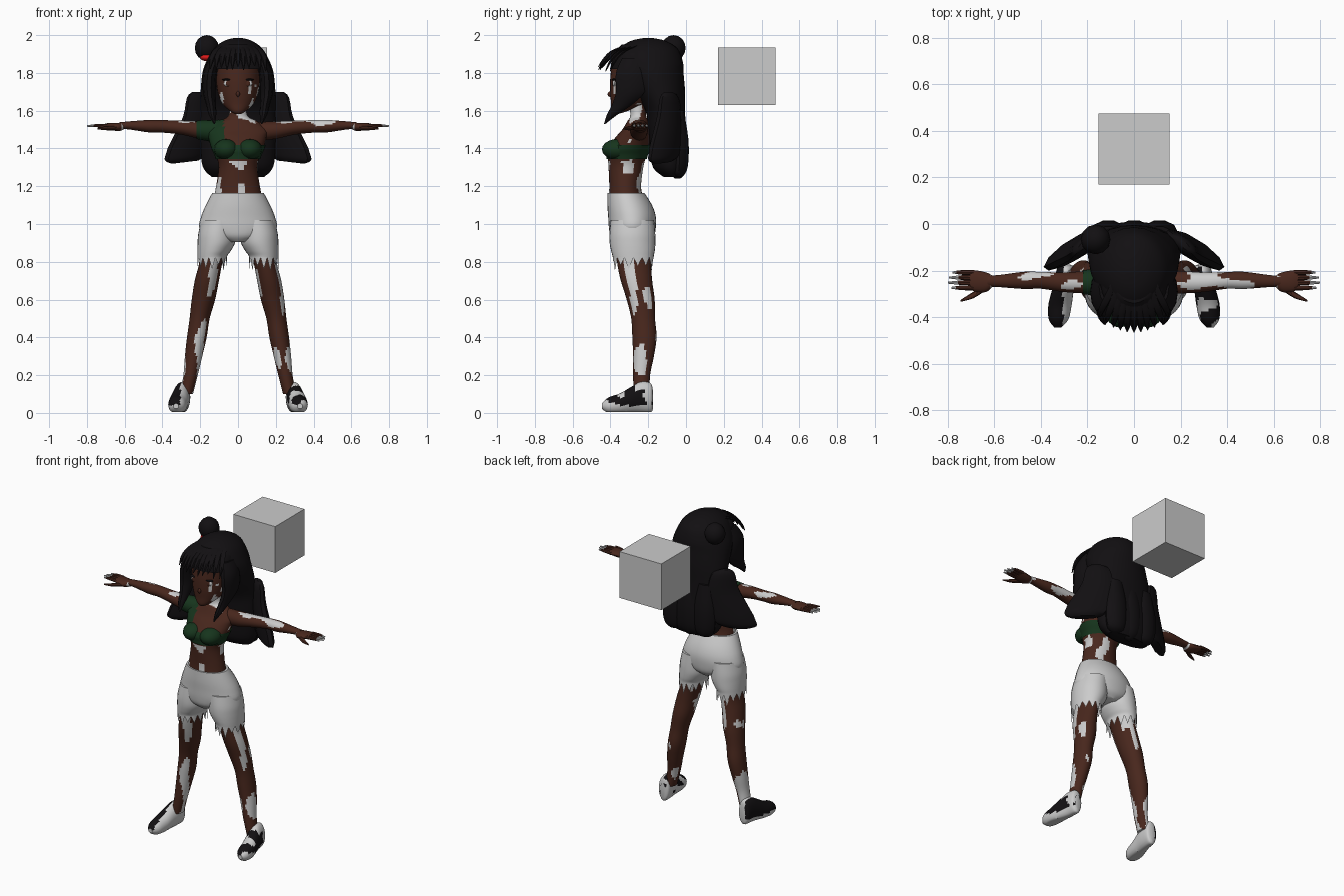
import bpy, bmesh, math, random
from mathutils import Vector, noise

random.seed(4)


def material(name, r, g, b):
    m = bpy.data.materials.new(name)
    m.diffuse_color = (r, g, b, 1)
    return m


SKIN = material("dark_skin", .065, .02, .012)
PALE = material("pale", .8, .8, .8)
BLACK = material("black", .006, .005, .006)
GREEN = material("green", .008, .035, .012)
RED = material("red", .7, .01, .01)


def smooth_rows(rows, steps):
    """Catmull-Rom interpolation of section rows."""
    out = []
    for i in range(len(rows) - 1):
        p = [rows[max(0, min(len(rows) - 1, i + k))] for k in (-1, 0, 1, 2)]
        for j in range(steps):
            t = j / steps
            out.append([.5 * (2 * b + (c - a) * t + (2 * a - 5 * b + 4 * c - d) * t * t
                              + (3 * b - a - 3 * c + d) * t ** 3) for a, b, c, d in zip(*p)])
    return out + [list(rows[-1])]


def finish(name, bm, mats):
    bmesh.ops.recalc_face_normals(bm, faces=bm.faces)
    mesh = bpy.data.meshes.new(name)
    bm.to_mesh(mesh)
    bm.free()
    ob = bpy.data.objects.new(name, mesh)
    bpy.context.collection.objects.link(ob)
    for m in mats:
        mesh.materials.append(m)
    bpy.ops.object.select_all(action='DESELECT')
    ob.select_set(True)
    bpy.context.view_layer.objects.active = ob
    bpy.ops.object.shade_smooth_by_angle(angle=math.radians(40))
    return ob


def tube(name, rows, mats=(), axis='z', n=16, steps=4, side=1, warp=None,
         pick=None, keep=None, jag=0, pad=0):
    """Loft ellipses; a row is (position on axis, centre a, centre b, radius a, radius b)."""
    bm = bmesh.new()
    rings = []
    rows = smooth_rows(rows, steps)
    for k, (t, a, b, ra, rb) in enumerate(rows):
        ring = []
        for i in range(n):
            w = math.tau * i / n
            u = a + (max(ra, .001) + pad) * math.cos(w)
            v = b + (max(rb, .001) + pad) * math.sin(w)
            co = {'z': (u, v, t), 'x': (t, u, v), 'y': (u, t, v)}[axis]
            co = Vector(co)
            if jag and k == len(rows) - 1:
                co.z -= jag * random.uniform(.5, 1) * (i % 2)
            if warp:
                co = Vector(warp(co))
            co.x *= side
            ring.append(bm.verts.new(co))
        rings.append(ring)
    for r, q in zip(rings, rings[1:]):
        for i in range(n):
            j = (i + 1) % n
            bm.faces.new((r[i], r[j], q[j], q[i]))
    if not keep:
        bm.faces.new(rings[0])
        if not jag:
            bm.faces.new(rings[-1])
    for f in list(bm.faces):
        c = f.calc_center_median()
        if keep and not keep(c):
            bm.faces.remove(f)
        elif pick:
            f.material_index = int(pick(c))
    return finish(name, bm, mats)


def pair(name, rows, mats=(), **kw):
    for s, label in ((1, "left"), (-1, "right")):
        tube(label + "_" + name, rows, mats, side=s, **kw)


def ball(name, loc, radii, mat, u=16, v=10):
    bm = bmesh.new()
    bmesh.ops.create_uvsphere(bm, u_segments=u, v_segments=v, radius=1)
    for p in bm.verts:
        p.co = Vector(loc) + Vector([a * b for a, b in zip(p.co, radii)])
    return finish(name, bm, [mat])


def patches(sx, sy, sz, level=.25):
    """Pale skin patches stretched along a limb."""
    return lambda c: noise.noise(Vector((c.x * sx + 3.3, c.y * sy + 1.7, c.z * sz + 5.1))) > level


# Torso and neck
torso = [(1.14, 0, -.318, .128, .092), (1.2, 0, -.322, .116, .084), (1.3, 0, -.318, .102, .092),
         (1.36, 0, -.312, .116, .102), (1.4, 0, -.305, .134, .108), (1.46, 0, -.282, .15, .09),
         (1.5, 0, -.265, .155, .072), (1.545, 0, -.255, .1, .055), (1.575, 0, -.253, .05, .042),
         (1.66, 0, -.26, .042, .042)]
spots = patches(12, 12, 6, .22)
tube("torso", torso, (SKIN, PALE), n=40, steps=6, pick=lambda c: spots(c) and (c.y > -.3 or c.z < 1.33))

# One-shoulder top
tube("top_band", torso, (GREEN,), n=40, steps=6, pad=.007,
     keep=lambda c: 1.345 < c.z < 1.42 or (1.4 < c.z < 1.555 and c.x < -.075))
for s, label in ((1, "left"), (-1, "right")):
    ball(label + "_bust", (s * .062, -.362, 1.395), (.066, .083, .055), GREEN)
tube("shoulder_sleeve", [(.1, -.25, 1.49, .06, .062), (.16, -.25, 1.495, .057, .056), (.22, -.25, 1.499, .052, .049)],
     (GREEN,), axis='x', side=-1)

# Arms and hands
pair("arm", [(.1, -.248, 1.49, .045, .05), (.2, -.25, 1.497, .048, .046), (.3, -.25, 1.51, .042, .037),
             (.4, -.242, 1.517, .036, .033), (.47, -.242, 1.518, .037, .033),
             (.58, -.245, 1.522, .026, .021), (.63, -.245, 1.52, .024, .018)],
     (SKIN, PALE), axis='x', n=24, steps=7, pick=patches(6, 16, 16, .24))
pair("palm", [(.605, -.245, 1.517, .022, .018), (.635, -.25, 1.514, .042, .022),
              (.68, -.245, 1.517, .046, .018), (.705, -.24, 1.519, .04, .012)],
     (SKIN, PALE), axis='x', pick=lambda c: abs(c.x) < .618)
for i, tip in enumerate((.78, .795, .8, .785)):
    y = -.208 - .022 * i
    pair("finger_%d" % (i + 1), [(.69, y, 1.519, .011, .011), (.74, y, 1.521, .01, .009), (tip, y, 1.519, .004, .004)],
         (SKIN, PALE), axis='x', n=8, pick=lambda c: abs(c.x) > .76)
pair("thumb", [(.635, -.27, 1.51, .014, .012), (.69, -.305, 1.507, .014, .011), (.745, -.33, 1.505, .004, .004)],
     (SKIN,), axis='x', n=8)

# Legs
pair("leg", [(.95, .115, -.28, .08, .1), (.8, .143, -.275, .062, .09), (.7, .165, -.262, .064, .083),
             (.6, .183, -.24, .062, .074), (.5, .203, -.227, .053, .063), (.4, .218, -.22, .052, .064),
             (.3, .235, -.225, .046, .055), (.2, .251, -.235, .038, .045), (.1, .272, -.235, .034, .042)],
     (SKIN, PALE), n=28, steps=6, pick=patches(14, 14, 5, .24))

# Shorts with torn hems
tube("shorts", [(1.165, 0, -.318, .136, .098), (1.1, 0, -.298, .17, .118), (1.04, 0, -.286, .195, .126),
                (.98, 0, -.284, .205, .124), (.935, 0, -.284, .16, .115), (.905, 0, -.284, .06, .09)], n=32)
pair("shorts_leg", [(1.02, .1, -.284, .094, .115), (.95, .11, -.284, .1, .121), (.9, .115, -.283, .099, .121),
                    (.86, .126, -.281, .089, .116), (.835, .135, -.28, .08, .11), (.822, .137, -.279, .078, .108)],
     n=28, jag=.075)

# Shoes
shoe = [(-.175, .292, .07, .018, .05), (-.188, .292, .08, .037, .078), (-.24, .297, .082, .044, .082),
        (-.29, .307, .068, .047, .07), (-.35, .318, .048, .05, .055), (-.41, .324, .04, .042, .042),
        (-.445, .328, .036, .014, .014)]
for s, label in ((1, "left"), (-1, "right")):
    blot = patches(18, 18, 18, .05)
    tube(label + "_shoe", shoe, (PALE, BLACK), axis='y', n=24, steps=5, side=s,
         warp=lambda c: (c.x, c.y, max(c.z, .004)),
         pick=lambda c: c.z > .04 and (blot(c) if c.x > 0 else c.x < -.305))

# Head and face
tube("head", [(1.583, 0, -.372, .016, .014), (1.6, 0, -.35, .045, .046), (1.64, 0, -.305, .085, .092),
              (1.7, 0, -.28, .108, .121), (1.78, 0, -.27, .116, .13), (1.86, 0, -.26, .112, .125),
              (1.93, 0, -.24, .07, .08)],
     (SKIN, PALE), n=36, steps=6, pick=lambda c: c.z < 1.82 and abs(c.x) > .055 and spots(c * 1.6))
ball("nose", (0, -.397, 1.688), (.01, .018, .016), SKIN)
for s, label in ((1, "left"), (-1, "right")):
    ball(label + "_eye", (s * .052, -.378, 1.745), (.024, .01, .018), PALE)
    ball(label + "_iris", (s * .05, -.386, 1.745), (.014, .005, .017), SKIN)
    ball(label + "_eyelash", (s * .054, -.38, 1.764), (.03, .014, .006), BLACK)

# Hair mass
HAIR = (BLACK,)
tube("hair_cap", [(1.985, 0, -.2, .02, .02), (1.97, 0, -.2, .072, .09), (1.93, 0, -.197, .128, .152),
                  (1.86, 0, -.195, .168, .178), (1.8, 0, -.178, .188, .165), (1.7, 0, -.14, .198, .135),
                  (1.6, 0, -.11, .2, .105), (1.5, 0, -.1, .205, .1), (1.4, 0, -.09, .2, .1),
                  (1.3, 0, -.085, .185, .09), (1.25, 0, -.07, .14, .05)], HAIR, n=24)
tube("fringe_base", [(1.95, 0, -.25, .08, .09), (1.9, 0, -.26, .135, .125), (1.82, 0, -.26, .15, .14)], HAIR, n=24)
for i, x in enumerate((-.11, 0, .11)):
    low = 1.24 if x == 0 else 1.25
    tube("back_lock_%d" % (i + 1), [(1.6, x, -.04, .05, .03), (1.45, x, -.035, .075, .05), (1.33, x, -.035, .075, .05),
                                   (1.27, x, -.04, .055, .04), (low, x, -.045, .015, .015)], HAIR, n=10, steps=3)

# Flared side hair, sheared forward at its outer edge
def sweep(c):
    return c.x, c.y - .6 * (c.x - .28), c.z + .12 * (.3 - c.x) * (c.z < 1.4)

pair("side_flare", [(1.7, .22, -.13, .02, .015), (1.67, .21, -.13, .06, .035), (1.57, .21, -.13, .08, .045),
                    (1.47, .24, -.125, .098, .05), (1.38, .27, -.12, .112, .05), (1.345, .28, -.12, .105, .045),
                    (1.325, .28, -.12, .07, .03)], HAIR, n=10, steps=3, warp=sweep)

# Face-framing locks and fringe strands
pair("front_lock", [(1.88, .12, -.27, .03, .07), (1.8, .148, -.29, .036, .085), (1.7, .152, -.295, .034, .08),
                    (1.63, .142, -.34, .026, .055), (1.58, .135, -.39, .02, .03), (1.53, .125, -.43, .004, .004)],
     HAIR, n=10)
for i in range(11):
    x = -.14 + .028 * i
    back = 3.2 * x * x
    drop = random.uniform(-.015, .02)
    tube("fringe_strand_%d" % (i + 1),
         [(1.945, x * .6, -.32 + back, .016, .012), (1.915, x * .85, -.39 + back, .017, .013),
          (1.87, x, -.435 + back, .014, .01), (1.82 + drop, x * 1.05, -.465 + back, .002, .002)],
         HAIR, n=6, steps=3)

# Bun with red tie
ball("hair_bun", (-.165, -.066, 1.932), (.064, .064, .068), BLACK, 12, 8)
ball("hair_tie", (-.165, -.088, 1.882), (.036, .042, .02), RED)

# Floating cube behind the figure
bm = bmesh.new()
bmesh.ops.create_cube(bm, size=.305)
bmesh.ops.translate(bm, verts=bm.verts, vec=(0, .322, 1.782))
finish("cube", bm, [])
